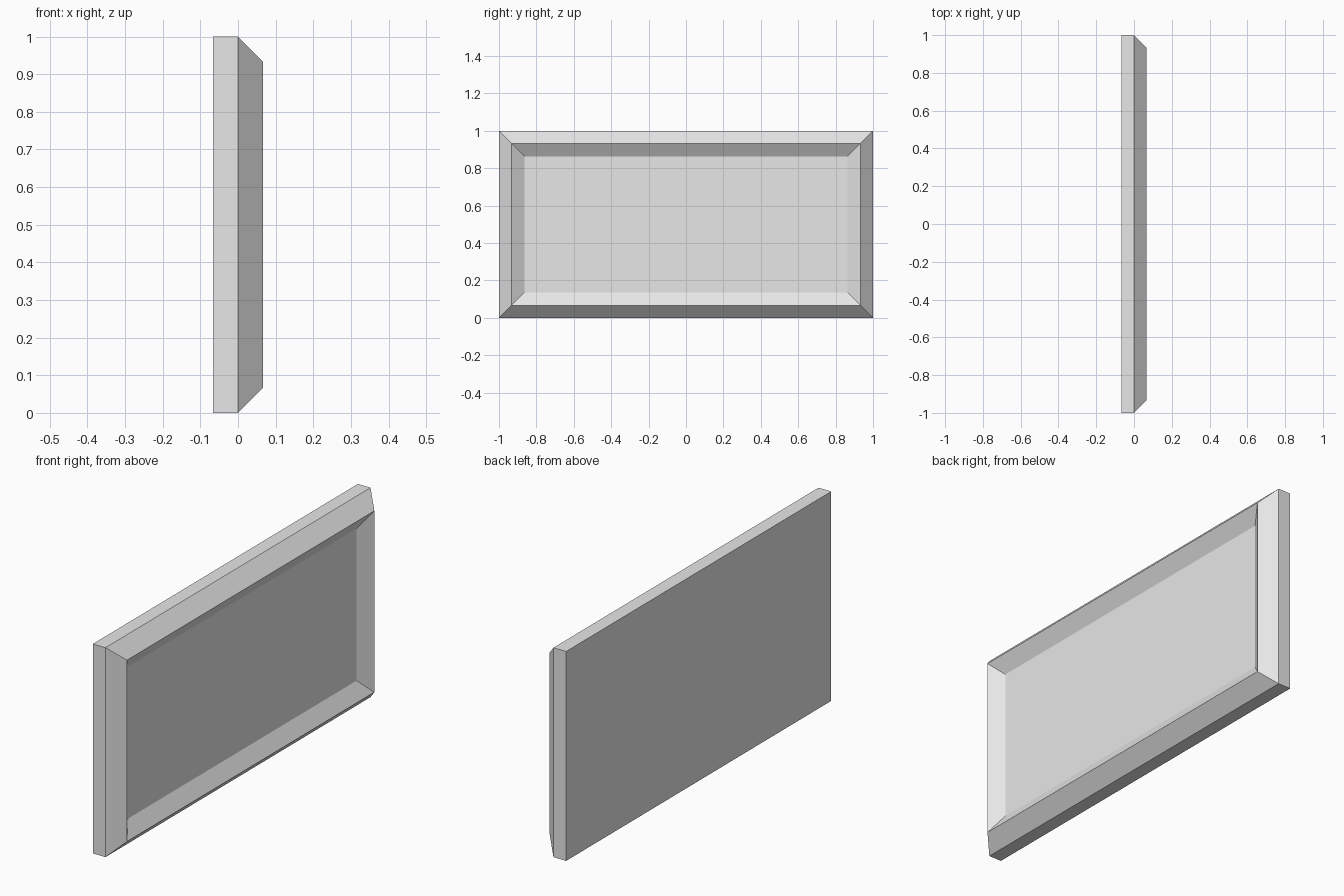
import bpy, bmesh

if "Cube" in bpy.data.objects:
    bpy.data.objects.remove(bpy.data.objects["Cube"])

# Grey finish
grey = bpy.data.materials.new("light_grey")
grey.diffuse_color = (0.8, 0.8, 0.8, 1)
grey.use_nodes = True
grey.node_tree.nodes["Principled BSDF"].inputs["Base Color"].default_value = grey.diffuse_color

# Rectangular rings from back to recessed panel: (x depth, inset from outer edge)
RINGS = [(-0.067, 0), (0, 0), (0.067, 0.067), (0.022, 0.137)]

bm = bmesh.new()
loops = []
for x, inset in RINGS:
    y, low, high = 1 - inset, inset, 1 - inset
    loops.append([bm.verts.new((x, a, b))
                  for a, b in ((-y, low), (y, low), (y, high), (-y, high))])

# Side walls, outer bevel and inner bevel
for a, b in zip(loops, loops[1:]):
    for i in range(4):
        j = (i + 1) % 4
        bm.faces.new((a[i], a[j], b[j], b[i]))

# Flat back and recessed front panel
bm.faces.new(loops[0][::-1])
bm.faces.new(loops[-1])
bmesh.ops.recalc_face_normals(bm, faces=bm.faces)

mesh = bpy.data.meshes.new("framed_panel")
bm.to_mesh(mesh)
bm.free()
mesh.materials.append(grey)
panel = bpy.data.objects.new("framed_panel", mesh)
bpy.context.collection.objects.link(panel)
